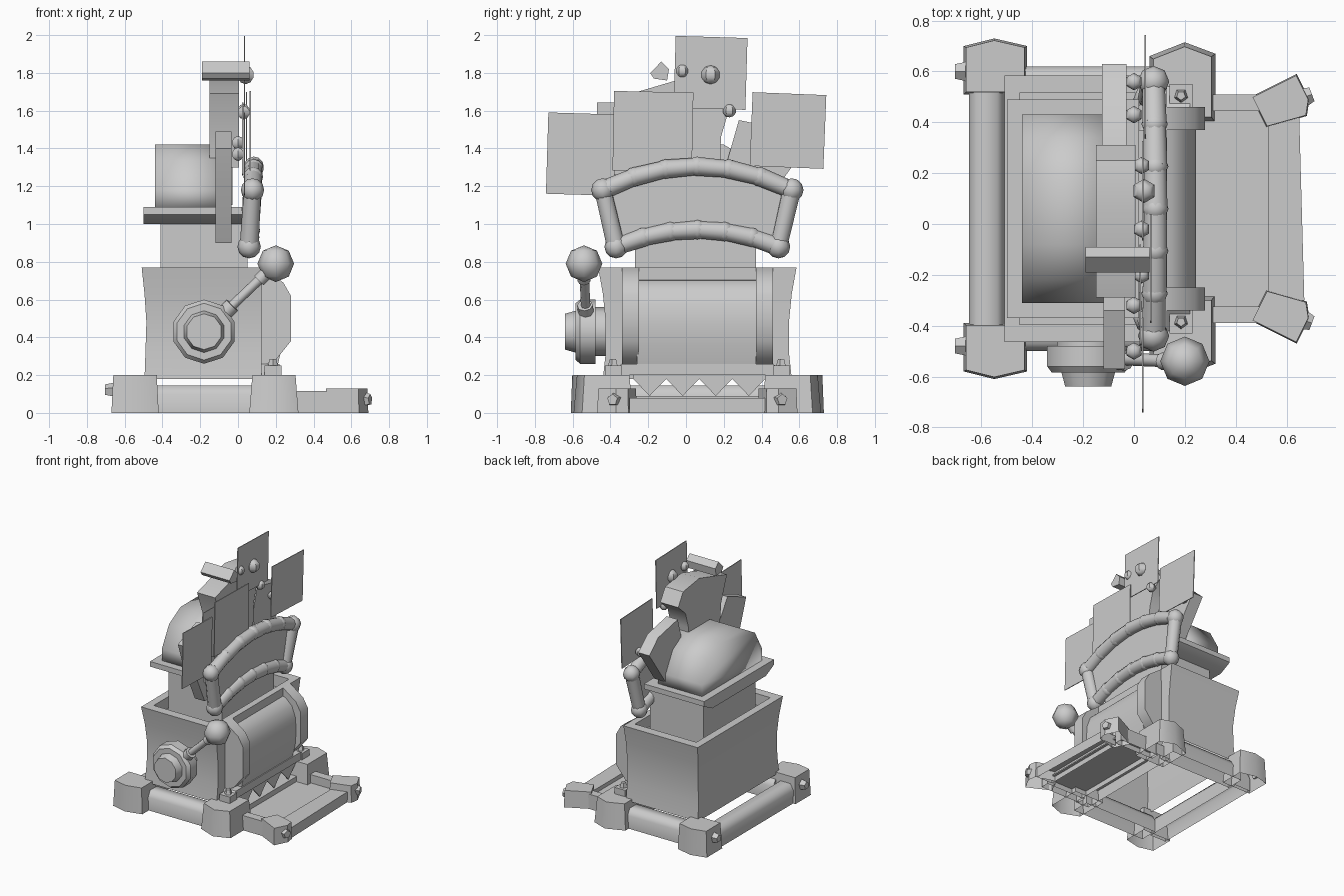
import bpy, bmesh, math
from mathutils import Vector

cube = bpy.data.objects.get("Cube")
if cube:
    bpy.data.objects.remove(cube, do_unlink=True)

grey = bpy.data.materials.new("plain_grey")
grey.use_nodes = True
GREY = (0.6, 0.6, 0.6, 1)
grey.diffuse_color = GREY
grey.node_tree.nodes["Principled BSDF"].inputs["Base Color"].default_value = GREY
MID = 0.06  # the cabinet's mirror line in y


def finish(name, bm, smooth=35):
    bmesh.ops.recalc_face_normals(bm, faces=bm.faces)
    me = bpy.data.meshes.new(name)
    bm.to_mesh(me)
    bm.free()
    me.materials.append(grey)
    ob = bpy.data.objects.new(name, me)
    bpy.context.collection.objects.link(ob)
    bpy.ops.object.select_all(action='DESELECT')
    bpy.context.view_layer.objects.active = ob
    ob.select_set(True)
    bpy.ops.object.shade_smooth_by_angle(angle=math.radians(smooth))
    return ob


def place(axis, a, b, h):
    return {'x': (h, a, b), 'y': (a, h, b), 'z': (a, b, h)}[axis]


def prism(name, pts, lo, hi, axis='z', taper=1.0, smooth=35, hollow=False):
    """Extrude a flat outline along an axis, shrinking the far end; hollow leaves the underside open."""
    bm = bmesh.new()
    ca = sum(p[0] for p in pts) / len(pts)
    cb = sum(p[1] for p in pts) / len(pts)
    low = [bm.verts.new(place(axis, a, b, lo)) for a, b in pts]
    top = [bm.verts.new(place(axis, ca + (a - ca) * taper, cb + (b - cb) * taper, hi)) for a, b in pts]
    bm.faces.new(low)
    bm.faces.new(top)
    for i in range(len(pts)):
        j = (i + 1) % len(pts)
        bm.faces.new((low[i], low[j], top[j], top[i]))
    if hollow:
        under = [f for f in bm.faces if all(v.co.z < 0.001 for v in f.verts)]
        bmesh.ops.delete(bm, geom=under, context='FACES')
    return finish(name, bm, smooth)


def box(name, x0, x1, y0, y1, z0, z1, hollow=False):
    return prism(name, [(x0, y0), (x1, y0), (x1, y1), (x0, y1)], z0, z1, hollow=hollow)


def tube(name, p, q, r, r2=None, sides=10):
    p, q = Vector(p), Vector(q)
    bm = bmesh.new()
    bmesh.ops.create_cone(bm, cap_ends=True, segments=sides, radius1=r,
                          radius2=r if r2 is None else r2, depth=(q - p).length)
    bm.transform((q - p).to_track_quat('Z', 'Y').to_matrix().to_4x4())
    bmesh.ops.translate(bm, verts=bm.verts, vec=(p + q) / 2)
    return finish(name, bm, 50)


def ball(name, c, r, u=8, v=6):
    bm = bmesh.new()
    bmesh.ops.create_uvsphere(bm, u_segments=u, v_segments=v, radius=r)
    bmesh.ops.translate(bm, verts=bm.verts, vec=c)
    return finish(name, bm, 50)


def log(a, b):
    """Beam cross-section with rounded top corners."""
    e = (b - a) * 0.2
    return [(a, 0), (b, 0), (b, 0.1), (b - e, 0.145), (a + e, 0.145), (a, 0.1)]


# Base frame: hollow beams, tapered corner blocks and bolts
prism("back_beam", log(-0.65, -0.51), -0.42, 0.54, 'y', smooth=60, hollow=True)
box("front_beam", 0.1, 0.22, -0.4, 0.52, 0, 0.09, True)
cheek = [(0.1, 0.25), (0.13, 0.25), (0.2, 0.28), (0.28, 0.38), (0.28, 0.62), (0.24, 0.69), (0.13, 0.77), (0.1, 0.77)]
for side, s in (("left", 1), ("right", -1)):
    def my(d):
        return MID + s * d
    prism(side + "_side_beam", [(my(d), z) for d, z in log(0.42, 0.56)], -0.5, 0.15, 'x',
          smooth=60, hollow=True)
    prism(side + "_back_block", [(-0.67, my(0.45)), (-0.42, my(0.45)), (-0.42, my(0.64)),
          (-0.55, my(0.67)), (-0.67, my(0.64))], 0, 0.2, taper=0.92, hollow=True)
    prism(side + "_front_block", [(0.06, my(0.34)), (0.32, my(0.34)), (0.32, my(0.61)),
          (0.2, my(0.655)), (0.06, my(0.6))], 0, 0.2, taper=0.88, smooth=60, hollow=True)
    box(side + "_block_foot", 0.14, 0.23, my(0.4), my(0.49), 0.2, 0.25)
    tube(side + "_top_bolt", (0.185, my(0.445), 0.25), (0.185, my(0.445), 0.285), 0.028, 0.018, 5)
    tube(side + "_back_bolt", (-0.65, my(0.54), 0.12), (-0.705, my(0.54), 0.12), 0.042, 0.03, 5)
    # Coin tray rails and corner blocks
    box(side + "_tray_rail", 0.2, 0.55, my(0.385), my(0.45), 0, 0.115, True)
    prism(side + "_tray_block", [(0.46, my(0.44)), (0.52, my(0.32)), (0.68, my(0.365)),
          (0.69, my(0.43)), (0.64, my(0.53))], 0, 0.13, taper=0.95, hollow=True)
    tube(side + "_tray_bolt", (0.66, my(0.435), 0.07), (0.7, my(0.45), 0.07), 0.042, 0.03, 5)
    # Bulging cheeks beside the reel drum
    prism(side + "_cheek", cheek, my(0.31), my(0.4), 'y', smooth=65)
prism("tray_front_beam", [(0.53, -0.3), (0.67, -0.3), (0.65, 0.42), (0.53, 0.42)], 0, 0.08, hollow=True)
box("tray_floor", 0.2, 0.55, -0.34, 0.46, 0.04, 0.05)

# Payout opening with hanging teeth
teeth = [(0.42, 0.21), (-0.28, 0.21)]
for i in range(9):
    teeth.append((-0.28 + 0.0875 * i, 0.09 if i % 2 else 0.18))
prism("payout_teeth", teeth, 0.195, 0.202, 'x')
prism("payout_lip", [(-0.42, 0.2), (0.54, 0.2), (0.46, 0.26), (-0.34, 0.26)], 0.1, 0.22, 'x')

# Cabinet: waisted walls, open underneath, with a recessed top
bm = bmesh.new()
rings = []
for z, back, front, half in ((0.18, -0.495, 0.125, 0.5), (0.32, -0.49, 0.125, 0.485),
                             (0.48, -0.485, 0.125, 0.485), (0.63, -0.495, 0.125, 0.5),
                             (0.77, -0.51, 0.13, 0.525), (0.77, -0.45, 0.08, 0.455),
                             (0.68, -0.45, 0.08, 0.455)):
    rings.append([bm.verts.new(c) for c in ((back, MID - half, z), (front, MID - half, z),
                                            (front, MID + half, z), (back, MID + half, z))])
for a, b in zip(rings, rings[1:]):
    for i in range(4):
        j = (i + 1) % 4
        bm.faces.new((a[i], a[j], b[j], b[i]))
bm.faces.new(rings[-1])
finish("cabinet", bm)

# Reel drum
prism("reel_drum", [(0.1, 0.25), (0.21, 0.25), (0.235, 0.36), (0.243, 0.47), (0.235, 0.57),
                    (0.205, 0.65), (0.15, 0.7), (0.1, 0.71)], MID - 0.32, MID + 0.31, 'y')

# Neck, overhanging plate with sloped underside, and dome
box("neck", -0.41, 0.05, -0.27, 0.37, 0.66, 1.02)
prism("cap_plate", [(-0.27, 1.0), (0.39, 1.0), (0.49, 1.05), (0.49, 1.09), (-0.37, 1.09), (-0.37, 1.05)],
      -0.5, 0.02, 'x')
dome = []
for s in (1, -1):
    half = [(0.37, 1.08), (0.37, 1.18), (0.28, 1.34), (0.14, 1.42)]
    dome += [(MID + s * d, z) for d, z in (half if s > 0 else half[::-1])]
prism("dome", dome, -0.44, -0.06, 'x', smooth=100)

# Pull lever
tube("lever_mount", (-0.18, -0.4, 0.43), (-0.18, -0.49, 0.43), 0.13, sides=10)
tube("lever_hub", (-0.18, -0.48, 0.43), (-0.18, -0.56, 0.43), 0.17, sides=10)
tube("lever_hub_rim", (-0.18, -0.56, 0.43), (-0.18, -0.585, 0.43), 0.17, 0.15, 10)
tube("lever_cap", (-0.18, -0.58, 0.43), (-0.18, -0.64, 0.43), 0.112, 0.095, 10)
tube("lever_collar", (-0.07, -0.53, 0.53), (-0.03, -0.535, 0.57), 0.042, sides=8)
tube("lever_rod", (-0.06, -0.53, 0.54), (0.16, -0.54, 0.75), 0.025, sides=8)
tube("lever_neck", (0.11, -0.54, 0.7), (0.15, -0.54, 0.74), 0.035, sides=8)
ball("lever_knob", (0.2, -0.54, 0.79), 0.097, 8, 4)


# Arched sign: tubular border around a flat panel
def sign(y, z):
    return (0.06 + 0.06 * (z - 0.9), y, z)


def arch(half, low, high):
    return [(MID + half * (i / 3 - 1), high - (high - low) * (i / 3 - 1) ** 2) for i in range(7)]


top = arch(0.5, 1.18, 1.305)
bottom = arch(0.43, 0.88, 0.97)
loop = top + bottom[::-1]
for i, (a, b) in enumerate(zip(loop, loop[1:] + loop[:1])):
    tube("sign_tube", sign(*a), sign(*b), 0.05, 0.046)
    ball("sign_joint", sign(*a), 0.062 if i in (0, 6, 7, 13) else 0.052)
prism("sign_panel", loop, 0.055, 0.07, 'x')

# Back ornament: tower, two arms and a crossbar
prism("tower", [(-0.29, 1.69), (0.05, 1.79), (0.25, 1.76), (0.31, 1.66), (0.22, 1.58), (0.185, 1.46),
                (0.18, 1.3), (-0.2, 1.3), (-0.22, 1.5)], -0.15, 0.005, 'x')
prism("left_arm", [(0.63, 1.4), (0.52, 1.5), (0.28, 1.55), (0.22, 1.34), (0.3, 1.1), (0.43, 1.12)],
      -0.125, -0.03, 'x')
prism("right_arm", [(-0.57, 1.4), (-0.34, 1.49), (-0.22, 1.3), (-0.28, 0.9), (-0.36, 0.9), (-0.5, 1.2)],
      -0.12, -0.035, 'x')
prism("crossbar", [(-0.19, 1.8), (-0.17, 1.77), (-0.1, 1.76), (-0.09, 1.82), (-0.13, 1.86)], -0.19, 0.06, 'x')

# Flat cards: plane, centre, half size and a slight lean
for name, x, y, z, hy, hz, lean in (("top_card", 0.035, 0.13, 1.8, 0.19, 0.19, -0.03),
                                    ("middle_card", 0.065, -0.175, 1.49, 0.21, 0.21, -0.02),
                                    ("right_card", 0.035, -0.555, 1.37, 0.18, 0.215, -0.03),
                                    ("left_card", 0.045, 0.54, 1.495, 0.195, 0.195, -0.04),
                                    ("rear_card", 0.025, -0.28, 1.45, 0.195, 0.19, -0.02)):
    corners = [(y + a * hy - b * hz * lean, z + b * hz + a * hy * lean)
               for a, b in ((-1, -1), (1, -1), (1, 1), (-1, 1))]
    prism(name, corners, x - 0.003, x + 0.003, 'x')

# Light bulbs along the ornament
for x, y, z, r in ((0, 0.56, 1.37, 0.036), (0, 0.43, 1.43, 0.036), (0.03, 0.23, 1.6, 0.036),
                   (0.04, 0.13, 1.79, 0.05), (0.03, -0.02, 1.81, 0.036), (0.03, -0.2, 1.59, 0.036),
                   (0, -0.32, 1.43, 0.036), (0, -0.5, 1.37, 0.036)):
    ball("bulb", (x, y, z), r, 6, 5)
